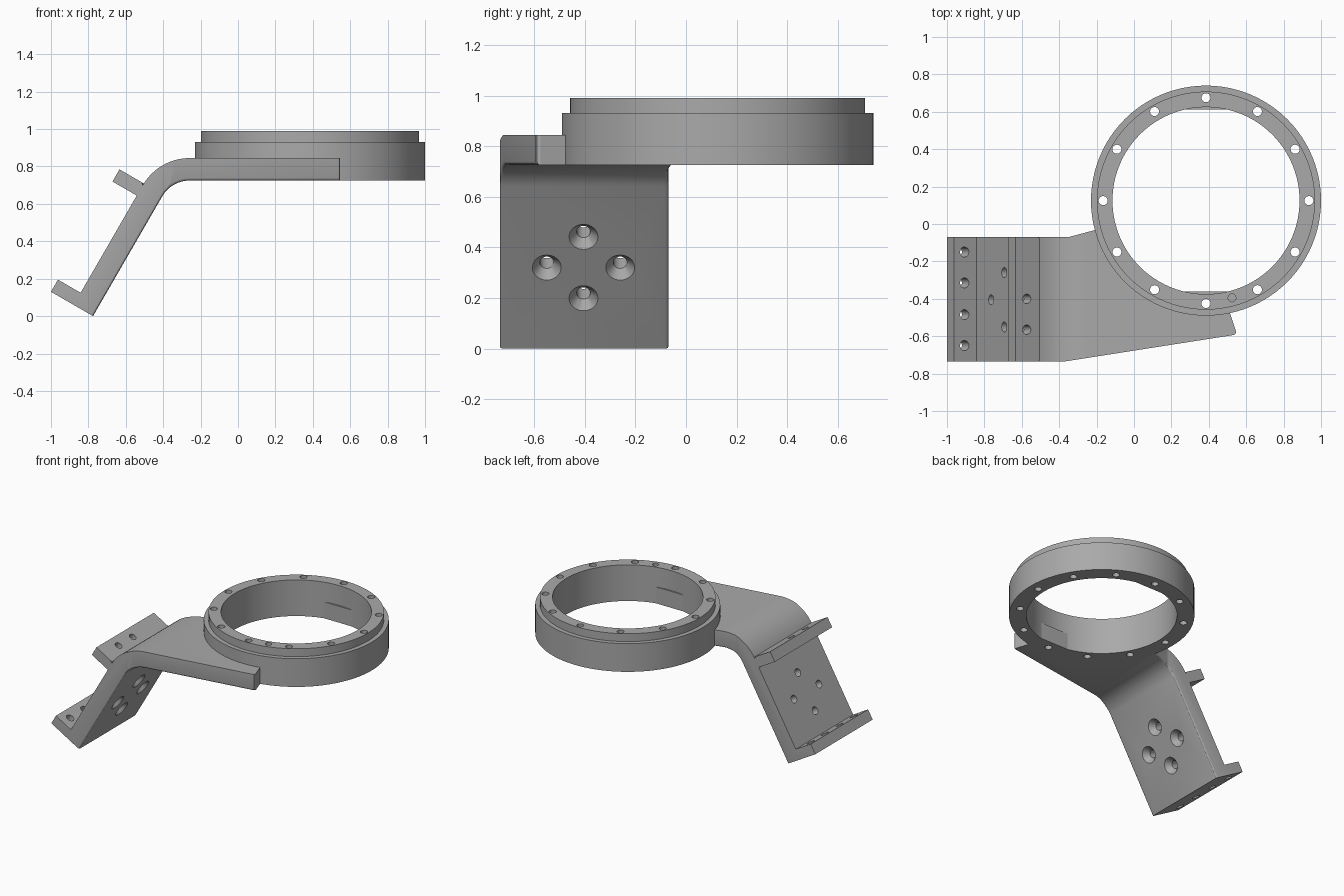
import bpy, bmesh, math
from mathutils import Vector, Matrix

old = bpy.data.objects.get("Cube")
if old:
    bpy.data.objects.remove(old)

grey = bpy.data.materials.new("plain grey")
grey.use_nodes = True
grey.diffuse_color = (0.4, 0.4, 0.4, 1)
grey.node_tree.nodes["Principled BSDF"].inputs["Base Color"].default_value = (0.4, 0.4, 0.4, 1)

UP = Vector((0, 0, 1))
ALONG = Vector((0.5, 0, 0.866)).normalized()     # up the sloped plate
OUT = Vector((-0.866, 0, 0.5)).normalized()      # from its lower to its upper face
CENTRE = Vector((0.385, 0.125, 0))               # ring axis
BASE, THICK = 0.725, 0.12


def finish(bm, name, cutter=False):
    bmesh.ops.recalc_face_normals(bm, faces=bm.faces)
    mesh = bpy.data.meshes.new(name)
    bm.to_mesh(mesh)
    bm.free()
    mesh.materials.append(grey)
    ob = bpy.data.objects.new(name, mesh)
    bpy.context.collection.objects.link(ob)
    ob.hide_render = ob.hide_viewport = cutter
    return ob


def prism(points, offset, name, cutter=False):
    bm = bmesh.new()
    face = bm.faces.new([bm.verts.new(p) for p in points])
    ext = bmesh.ops.extrude_face_region(bm, geom=[face])["geom"]
    moved = [v for v in ext if isinstance(v, bmesh.types.BMVert)]
    bmesh.ops.translate(bm, verts=moved, vec=offset)
    return finish(bm, name, cutter)


def cylinder(bm, start, axis, length, r1, r2=None, sides=32):
    turn = UP.rotation_difference(axis).to_matrix().to_4x4()
    bmesh.ops.create_cone(bm, cap_ends=True, segments=sides, radius1=r1,
                          radius2=r1 if r2 is None else r2, depth=length,
                          matrix=Matrix.Translation(start + axis * length / 2) @ turn)


def apply_boolean(ob, cutter, operation):
    mod = ob.modifiers.new("cut", "BOOLEAN")
    mod.operation, mod.object, mod.solver = operation, cutter, "EXACT"
    bpy.context.view_layer.update()
    graph = bpy.context.evaluated_depsgraph_get()
    mesh = bpy.data.meshes.new_from_object(ob.evaluated_get(graph))
    ob.modifiers.clear()
    ob.data = mesh
    bpy.data.objects.remove(cutter)


def smooth(ob):
    bpy.ops.object.select_all(action="DESELECT")
    ob.select_set(True)
    bpy.context.view_layer.objects.active = ob
    bpy.ops.object.shade_smooth_by_angle(angle=math.radians(30))


# Bracket: bent side profile with a foot flange and an upper flange
tip = Vector((-0.775, 0, 0))
bend = Vector((-0.258, 0, 0.555))


def arc(radius, a, b, steps=12):
    angles = [math.radians(a + (b - a) * i / steps) for i in range(steps + 1)]
    return [bend + radius * Vector((math.cos(t), 0, math.sin(t))) for t in angles]


def slope(along, out):
    return tip + ALONG * along + OUT * out


profile = [slope(0, 0), slope(0, 0.26), slope(0.075, 0.26), slope(0.075, THICK),
           slope(0.675, THICK), slope(0.675, 0.27), slope(0.75, 0.27), slope(0.75, THICK)]
profile += arc(0.17 + THICK, 150, 90)
profile += [Vector((0.7, 0, BASE + THICK)), Vector((0.7, 0, BASE))]
profile += arc(0.17, 90, 150)
bracket = prism([p - Vector((0, 0.9, 0)) for p in profile], (0, 1.2, 0), "bracket")

# Plan outline trims the bracket to its tapered shape
plan = [(-1.1, -0.735), (-0.37, -0.735), (0.53, -0.594), (0.543, -0.588), (0.546, -0.575),
        (0.48, -0.38), (-0.05, 0.01), (-0.2, -0.03), (-0.35, -0.07), (-1.1, -0.07)]
apply_boolean(bracket, prism([(x, y, -0.2) for x, y in plan], (0, 0, 1.4), "plan", True),
              "INTERSECT")

# Soften the underside's side edges
bm = bmesh.new()
bm.from_mesh(bracket.data)
edges = []
for e in bm.edges:
    if len(e.link_faces) == 2:
        under, side = sorted((f.normal for f in e.link_faces), key=lambda n: abs(n.y))
        if under.z < -0.3 and under.x > -0.1 and abs(side.y) > 0.7:
            edges.append(e)
bmesh.ops.bevel(bm, geom=edges, offset=0.014, segments=3, profile=0.5, affect="EDGES")
bm.to_mesh(bracket.data)
bm.free()

# Fit the bracket against the outside of the ring
bm = bmesh.new()
cylinder(bm, CENTRE, UP, 1.5, 0.614, sides=96)
apply_boolean(bracket, finish(bm, "ring_space", True), "DIFFERENCE")

# Bracket holes: plain in the flanges, countersunk in the sloped plate
bm = bmesh.new()
for y in (-0.15, -0.315, -0.485, -0.65):
    cylinder(bm, slope(-0.05, 0.195) + Vector((0, y, 0)), ALONG, 0.2, 0.027)
for y in (-0.4, -0.565):
    cylinder(bm, slope(0.62, 0.2) + Vector((0, y, 0)), ALONG, 0.2, 0.025)
for y, along in ((-0.405, 0.51), (-0.55, 0.37), (-0.26, 0.37), (-0.405, 0.23)):
    cylinder(bm, slope(along, 0.03) + Vector((0, y, 0)), OUT, 0.15, 0.027)
apply_boolean(bracket, finish(bm, "bracket_holes", True), "DIFFERENCE")
bm = bmesh.new()
for y, along in ((-0.405, 0.51), (-0.55, 0.37), (-0.26, 0.37), (-0.405, 0.23)):
    cylinder(bm, slope(along, -0.01) + Vector((0, y, 0)), OUT, 0.05, 0.0645, 0.027)
apply_boolean(bracket, finish(bm, "countersinks", True), "DIFFERENCE")
smooth(bracket)

# Ring: stepped section spun around its axis
bm = bmesh.new()
section = [(0.5, BASE), (0.615, BASE), (0.615, 0.932), (0.583, 0.932), (0.583, 0.99), (0.5, 0.99)]
verts = [bm.verts.new(CENTRE + Vector((r, 0, z))) for r, z in section]
loop = [bm.edges.new((verts[i - 1], v)) for i, v in enumerate(verts)]
bmesh.ops.spin(bm, geom=verts + loop, cent=CENTRE, axis=UP, angle=math.tau, steps=96)
bmesh.ops.remove_doubles(bm, verts=bm.verts, dist=0.0005)
ring = finish(bm, "ring")

# Ring bolt holes and one blind pin hole
bm = bmesh.new()
for i in range(12):
    t = math.tau * i / 12
    cylinder(bm, CENTRE + Vector((0.55 * math.cos(t), 0.55 * math.sin(t), 0.6)), UP, 0.6, 0.024)
cylinder(bm, Vector((0.524, -0.395, 0.88)), UP, 0.2, 0.021)
apply_boolean(ring, finish(bm, "ring_holes", True), "DIFFERENCE")
smooth(ring)

# Flat pads low on the inside of the ring, front and back
for name, s in (("front_pad", -1), ("back_pad", 1)):
    corners = [(-0.113, 0.487), (0.113, 0.487), (0.113, 0.515), (-0.113, 0.515)]
    prism([CENTRE + Vector((x, s * y, BASE)) for x, y in corners], (0, 0, THICK), name)
